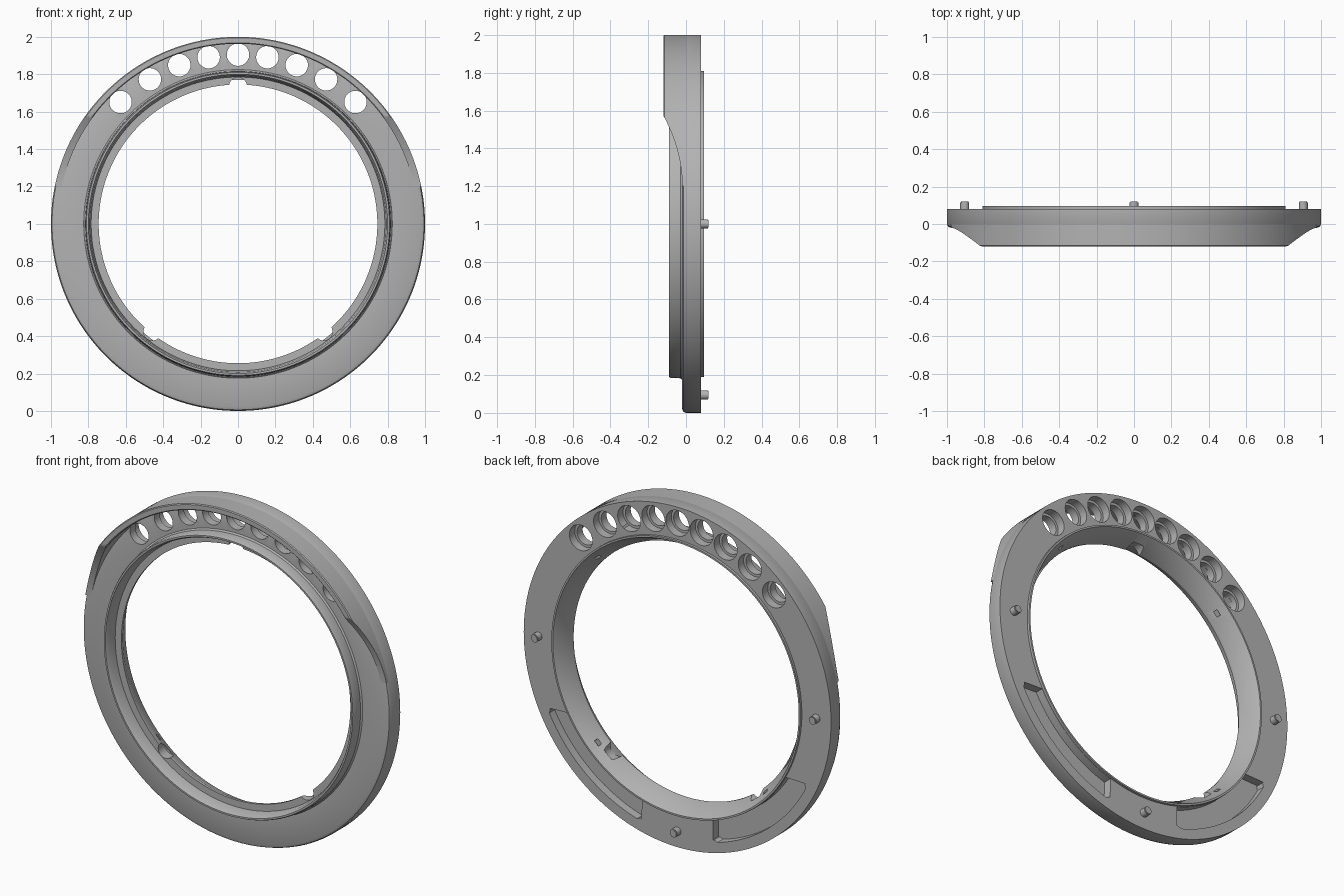
import bpy, bmesh, math
from math import sin, cos, pi, radians
from mathutils import Matrix

old = bpy.data.objects.get("Cube")
if old:
    bpy.data.objects.remove(old, do_unlink=True)

metal = bpy.data.materials.new("satin_grey")
metal.use_nodes = True
GREY = (0.45, 0.45, 0.45, 1)
metal.diffuse_color = GREY
metal.node_tree.nodes["Principled BSDF"].inputs["Base Color"].default_value = GREY
CZ = 1.0  # height of the ring axis


def finish(bm, name):
    bmesh.ops.recalc_face_normals(bm, faces=bm.faces)
    mesh = bpy.data.meshes.new(name)
    bm.to_mesh(mesh)
    bm.free()
    mesh.materials.append(metal)
    ob = bpy.data.objects.new(name, mesh)
    bpy.context.collection.objects.link(ob)
    return ob


def lathe(name, profile, steps=180):
    """Revolve a closed (radius, y) profile around the ring axis."""
    bm = bmesh.new()
    rings = []
    for i in range(steps):
        a = 2 * pi * i / steps
        rings.append([bm.verts.new((r * cos(a), y, CZ + r * sin(a))) for r, y in profile])
    n = len(profile)
    for i in range(steps):
        p, q = rings[i], rings[(i + 1) % steps]
        for j in range(n):
            k = (j + 1) % n
            bm.faces.new((p[j], p[k], q[k], q[j]))
    return finish(bm, name)


def prism(name, points, offset):
    """Extrude a polygon of 3D points by an offset."""
    bm = bmesh.new()
    face = bm.faces.new([bm.verts.new(p) for p in points])
    extruded = bmesh.ops.extrude_face_region(bm, geom=[face], use_keep_orig=True)
    moved = [g for g in extruded["geom"] if isinstance(g, bmesh.types.BMVert)]
    bmesh.ops.translate(bm, verts=moved, vec=offset)
    return finish(bm, name)


def rod(name, x, z, r, y0, y1, sides=40):
    pts = [(x + r * cos(2 * pi * i / sides), y0, z + r * sin(2 * pi * i / sides))
           for i in range(sides)]
    return prism(name, pts, (0, y1 - y0, 0))


def cut(target, cutters):
    for c in cutters:
        c.hide_render = True
        m = target.modifiers.new("cut", "BOOLEAN")
        m.operation, m.solver, m.object = "DIFFERENCE", "EXACT", c
    deps = bpy.context.evaluated_depsgraph_get()
    mesh = bpy.data.meshes.new_from_object(target.evaluated_get(deps))
    target.modifiers.clear()
    target.data = mesh
    for c in cutters:
        bpy.data.objects.remove(c, do_unlink=True)


def smooth(ob):
    bpy.ops.object.select_all(action="DESELECT")
    ob.select_set(True)
    bpy.context.view_layer.objects.active = ob
    bpy.ops.object.shade_smooth_by_angle(angle=radians(30))


# Main ring: flat flange, front collar, inner lip and tapered back
ring = lathe("main_ring", [
    (1, .08), (1, 0), (.994, -.014), (.98, -.02), (.825, -.02), (.817, -.028),
    (.815, -.08), (.81, -.09), (.8, -.09), (.792, -.075), (.785, -.02),
    (.745, -.02), (.745, -.005), (.8, .095), (.81, .095), (.81, .08)])

# Hood: wall around the upper front, swept down to the flange on both sides
hood = lathe("hood", [(1, 0), (1, -.115), (.995, -.12), (.968, -.12), (.963, -.115), (.963, 0)])
sweep = [(-.02 - d * d / 1.396, 1.2 + d) for d in [i * .42 / 24 for i in range(25)]]
outline = [(.1, -.1), (.1, 1.2)] + sweep + [(-.3, 1.62), (-.3, -.1)]
cut(hood, [prism("hood_cutter", [(-1.5, y, z) for y, z in outline], (3, 0, 0))])

# Row of nine counterbored holes along the top
cutters = []
for i in range(-4, 5):
    x = .157 * i
    z = CZ + math.sqrt(.905 ** 2 - x * x)
    cutters.append(rod("hole", x, z, .06, -.2, .2))
    cutters.append(rod("counterbore", x, z, .075, .03, .2))

# Rounded notches in the inner lip
for angle in (90, 231.5, 308.5):
    a = radians(angle)
    cutters.append(rod("notch", .735 * cos(a), CZ + .735 * sin(a), .048, -.06, .04))

# Small slots through the tapered wall
for angle in (45, 135, 225, 315):
    bm = bmesh.new()
    bmesh.ops.create_cube(bm, size=1, matrix=Matrix.Translation((0, 0, CZ))
                          @ Matrix.Rotation(-radians(angle), 4, "Y")
                          @ Matrix.Translation((.78, .04, 0))
                          @ Matrix.Diagonal((.05, .02, .035, 1)))
    cutters.append(finish(bm, "slot"))


# Two curved pockets in the lower back
def arc(r, start, end, count=28):
    angles = [radians(start + (end - start) * i / count) for i in range(count + 1)]
    return [(r * cos(a), r * sin(a)) for a in angles]


pocket = ([(.87, -.4)] + arc(.925, 26, 26.5, 1) + arc(.94, 27.5, 73.8)
          + arc(.925, 75, 75.4, 1) + arc(.812, 73.5, 29.6))
pocket = [(x, -abs(z)) for x, z in pocket[1:]]
for side in (-1, 1):
    cutters.append(prism("pocket", [(side * x, .03, CZ + z) for x, z in pocket], (0, .2, 0)))
cut(ring, cutters)

# Locating pins on the back
for name, x, z in (("left_pin", .905, 1), ("right_pin", -.905, 1), ("bottom_pin", 0, .095)):
    pin = rod(name, x, z, .024, .06, .12, 24)
    bm = bmesh.new()
    bm.from_mesh(pin.data)
    rim = [e for e in bm.edges if all(v.co.y > .119 for v in e.verts)]
    bmesh.ops.bevel(bm, geom=rim, offset=.004, segments=2, affect="EDGES")
    bm.to_mesh(pin.data)
    bm.free()
    smooth(pin)

smooth(ring)
smooth(hood)
